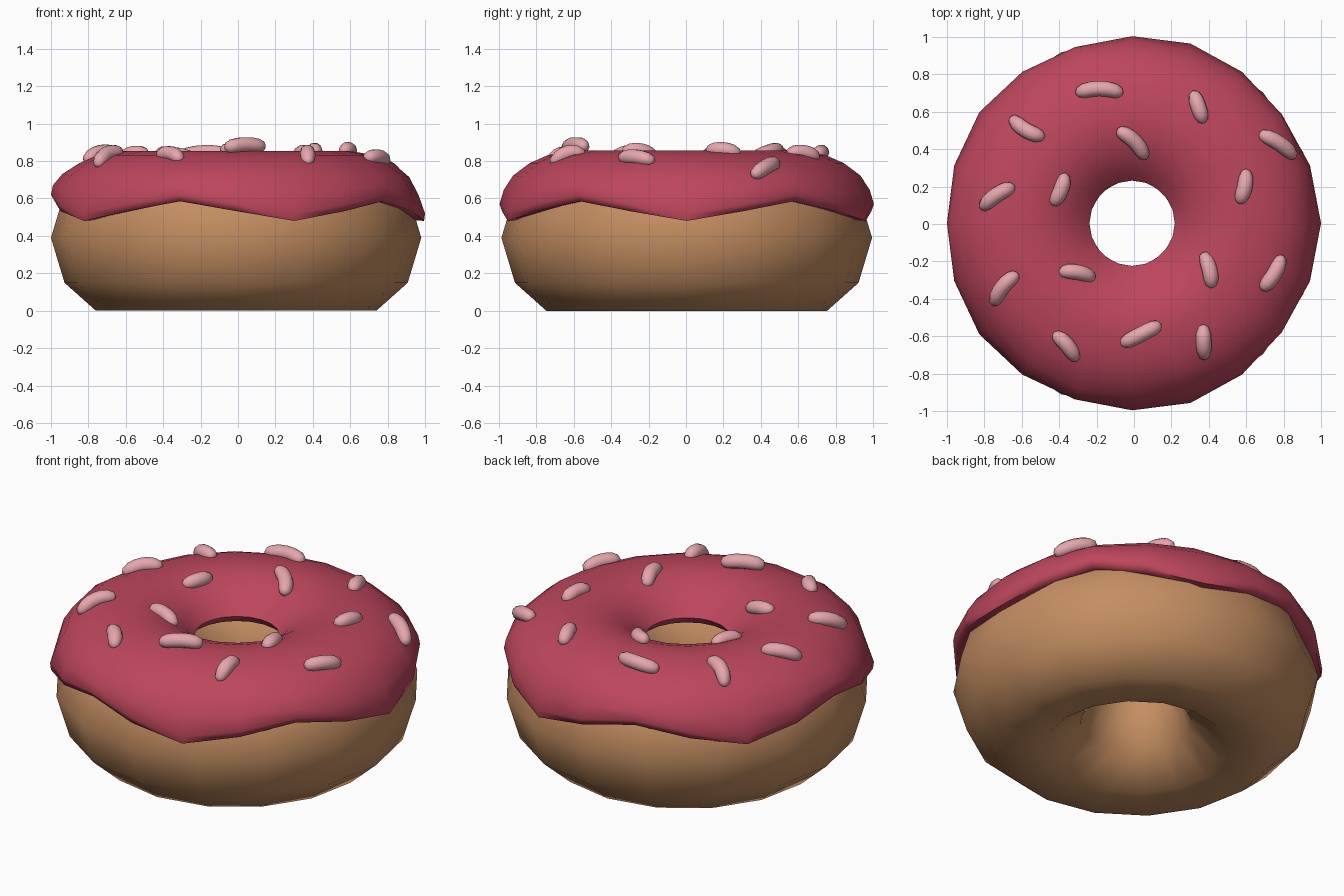
import bpy, bmesh, math
from mathutils import Vector

if "Cube" in bpy.data.objects:
    bpy.data.objects.remove(bpy.data.objects["Cube"])

CX, CY = -0.01, 0.004


def material(name, rgb):
    m = bpy.data.materials.new(name)
    m.diffuse_color = (*rgb, 1)
    m.use_nodes = True
    m.node_tree.nodes["Principled BSDF"].inputs["Base Color"].default_value = m.diffuse_color
    return m


dough_mat = material("baked dough", (0.55, 0.27, 0.12))
icing_mat = material("raspberry icing", (0.51, 0.061, 0.108))
sprinkle_mat = material("pale pink", (0.78, 0.385, 0.415))


def loft(name, rings, mat, closed, angle):
    """Skin a list of equal closed rings; closed joins the last to the first."""
    bm = bmesh.new()
    vs = [[bm.verts.new(p) for p in ring] for ring in rings]
    n, k = len(vs), len(vs[0])
    for i in range(n if closed else n - 1):
        a, b = vs[i], vs[(i + 1) % n]
        for j in range(k):
            bm.faces.new((a[j], a[(j + 1) % k], b[(j + 1) % k], b[j]))
    if not closed:
        bm.faces.new(vs[0])
        bm.faces.new(vs[-1])
    bmesh.ops.recalc_face_normals(bm, faces=bm.faces)
    me = bpy.data.meshes.new(name)
    bm.to_mesh(me)
    bm.free()
    me.materials.append(mat)
    me.polygons.foreach_set("use_smooth", [True] * len(me.polygons))
    me.set_sharp_from_angle(angle=math.radians(angle))
    ob = bpy.data.objects.new(name, me)
    bpy.context.collection.objects.link(ob)
    return ob


def around(profile, a):
    return [(CX + r * math.cos(a), CY + r * math.sin(a), z) for r, z in profile]


def angles(count):
    return [2 * math.pi * i / count for i in range(count)]


# Dough ring, 16 sides around, slightly wider flat base
section = [(0.61 + 0.38 * math.cos(t), 0.39 + 0.41 * math.sin(t)) for t in angles(10)]
section[8] = (0.75, 0.0)
loft("dough", [around(section, a) for a in angles(16)], dough_mat, True, 75)

# Icing, 20 sides, with a zigzag lower edge: five low points and five high points
top = [(0.32, 0.62), (0.255, 0.645), (0.228, 0.685), (0.29, 0.75), (0.38, 0.81),
       (0.49, 0.85), (0.60, 0.855), (0.74, 0.832), (0.84, 0.788)]
high = [(0.93, 0.73), (0.98, 0.67), (0.99, 0.62), (0.97, 0.585), (0.91, 0.59)]
low = [(0.925, 0.715), (0.975, 0.62), (1.01, 0.52), (1.005, 0.48), (0.94, 0.485)]
rings = []
for i, a in enumerate(angles(20)):
    t = (0, 0.5, 1, 0.5)[i % 4]
    edge = [(l[0] + (h[0] - l[0]) * t, l[1] + (h[1] - l[1]) * t)
            for l, h in zip(low, high)]
    rings.append(around(top + edge, a))
loft("icing", rings, icing_mat, True, 75)


# Sprinkles: bent capsules that follow the icing surface
surface = top[2:] + high[:2]


def on_icing(x, y, lift):
    r = math.hypot(x - CX, y - CY)
    for (r0, z0), (r1, z1) in zip(surface, surface[1:]):
        if r <= r1 or r1 == surface[-1][0]:
            s = (z1 - z0) / (r1 - r0)
            return Vector((x, y, z0 + s * (r - r0) + lift * math.sqrt(1 + s * s)))


def sprinkle(i, x0, y0, x1, y1, bend, lift):
    rad, sides = 0.041, 10
    a, b = Vector((x0, y0)), Vector((x1, y1))
    mid, d = (a + b) / 2, (b - a).normalized()
    half = (b - a).length / 2 + 0.008
    side = Vector((-d.y, d.x))
    body = half - rad
    stops = [(-half, 0.3), (-body - 0.7 * rad, 0.72), (-body, 0.95), (-body / 2, 1), (0, 1),
             (body / 2, 1), (body, 0.95), (body + 0.7 * rad, 0.72), (half, 0.3)]
    e0, e1 = on_icing(*(mid - d * body), lift), on_icing(*(mid + d * body), lift)
    m = on_icing(*mid, lift + 0.005)
    pts = []
    for s, _ in stops:
        t = s / body
        p = mid + d * s + side * bend * (0.7 - (s / half) ** 2)
        z = (e0.z + e1.z) / 2 + (e1.z - e0.z) / 2 * t
        z += (m.z - (e0.z + e1.z) / 2) * (1 - t * t)
        pts.append(Vector((p.x, p.y, z)))
    rings = []
    for j, (p, (_, k)) in enumerate(zip(pts, stops)):
        tan = (pts[min(j + 1, 8)] - pts[max(j - 1, 0)]).normalized()
        u = tan.cross(Vector((0, 0, 1))).normalized()
        v = u.cross(tan)
        rings.append([p + (u * math.cos(q) + v * math.sin(q)) * rad * k
                      for q in angles(sides)])
    loft(f"sprinkle_{i:02d}", rings, sprinkle_mat, False, 80)


# start x, y, end x, y, sideways bend, lift
layout = [
    (-0.30, 0.705, -0.07, 0.705, 0.028, 0.006), (0.32, 0.70, 0.37, 0.55, 0, 0.005),
    (-0.65, 0.56, -0.49, 0.465, -0.02, 0.005), (-0.08, 0.50, 0.06, 0.36, 0.025, 0.014),
    (0.68, 0.48, 0.855, 0.365, 0.018, 0.005), (0.60, 0.28, 0.565, 0.12, 0.014, 0.005),
    (-0.81, 0.09, -0.65, 0.20, 0.016, 0.008), (-0.37, 0.26, -0.43, 0.11, 0.014, 0.005),
    (-0.39, -0.255, -0.22, -0.285, 0.018, 0.005), (0.375, -0.165, 0.415, -0.33, 0.014, 0.005),
    (0.79, -0.18, 0.69, -0.345, 0.016, 0.008), (-0.63, -0.27, -0.75, -0.42, -0.022, 0.01),
    (-0.06, -0.64, 0.135, -0.54, 0, 0.028), (-0.42, -0.59, -0.31, -0.72, 0.014, 0.005),
    (0.37, -0.55, 0.375, -0.71, 0, 0.006),
]
for i, row in enumerate(layout, 1):
    sprinkle(i, *row)
